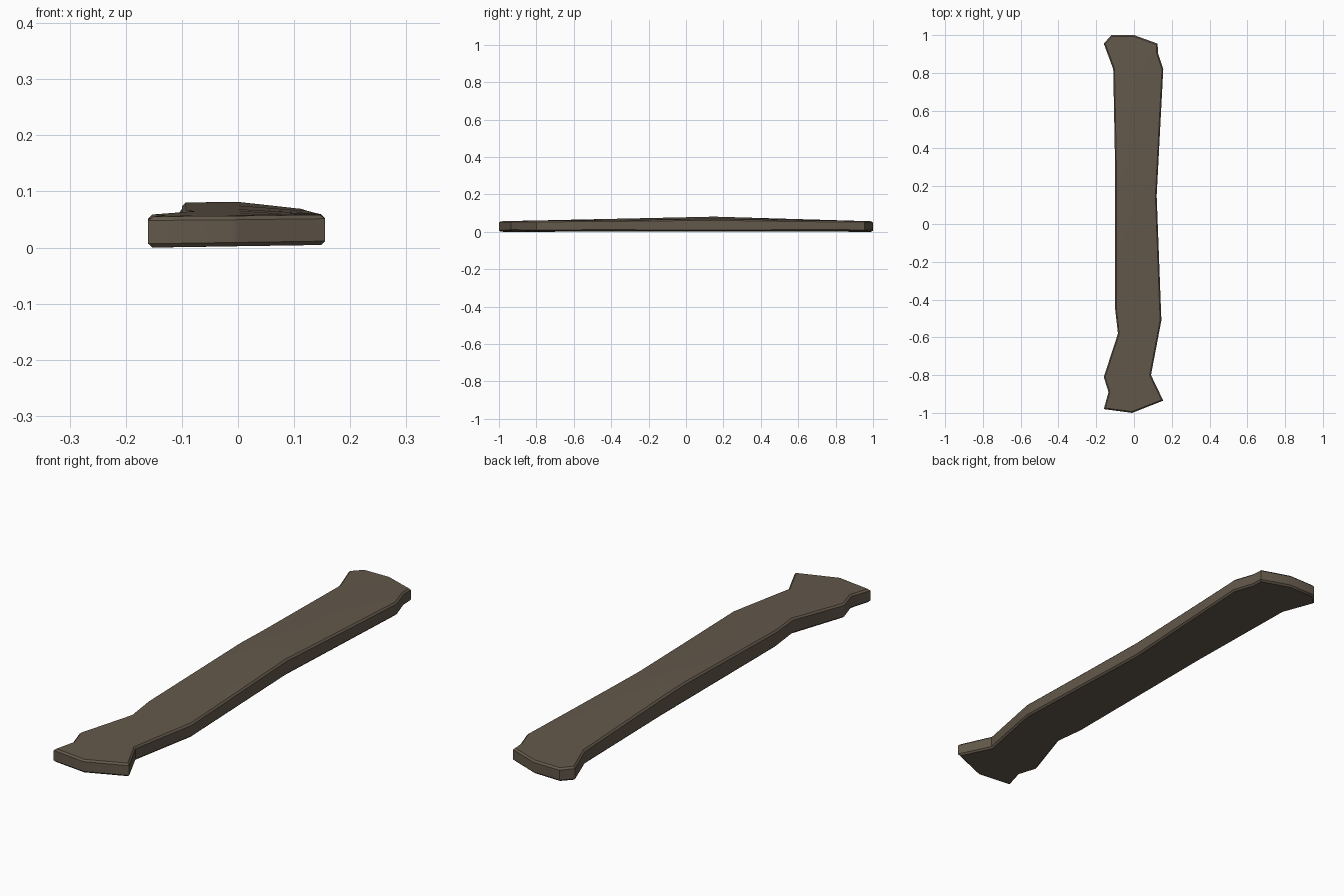
import bpy, bmesh

if "Cube" in bpy.data.objects:
    bpy.data.objects.remove(bpy.data.objects["Cube"])

# Plank outline seen from above, counter-clockwise from the front tip
OUTLINE = [(-0.01, -1.0), (0.155, -0.935), (0.09, -0.80), (0.145, -0.51),
           (0.12, 0.15), (0.155, 0.82), (0.127, 0.905), (0.125, 0.955),
           (0.0, 1.0), (-0.12, 1.0), (-0.16, 0.955), (-0.11, 0.82),
           (-0.10, 0.30), (-0.10, -0.45), (-0.085, -0.58), (-0.16, -0.81),
           (-0.135, -0.89), (-0.16, -0.98)]


def top_z(x, y):
    """Gently crowned top, lower towards the right edge."""
    s = 1 - abs(y - 0.15) / (0.85 if y > 0.15 else 1.15)
    return 0.060 + 0.025 * s * (1 - max(x, 0) / 0.22) + 0.010 * x


def bottom_z(x, y):
    """Almost flat underside, tilted slightly."""
    return 0.006 + 0.015 * x


wood = bpy.data.materials.new("weathered brown wood")
wood.diffuse_color = (0.125, 0.098, 0.070, 1)
wood.use_nodes = True
wood.node_tree.nodes["Principled BSDF"].inputs["Base Color"].default_value = wood.diffuse_color

bm = bmesh.new()
bm.faces.new([bm.verts.new((x, y, 0)) for x, y in OUTLINE])

# Cut across the board and along its crown so the surface can bend
cuts = [((0, y, 0), (0, 1, 0)) for y in (-0.935, -0.805, -0.58, -0.45, -0.15, 0.15, 0.30, 0.6, 0.82, 0.955)]
cuts.append(((0, 0, 0), (1, 0, 0)))
for co, no in cuts:
    bmesh.ops.bisect_plane(bm, geom=bm.verts[:] + bm.edges[:] + bm.faces[:],
                           dist=1e-4, plane_co=co, plane_no=no)

# Thickness
under = bm.verts[:]
ext = bmesh.ops.extrude_face_region(bm, geom=bm.faces[:], use_keep_orig=True)
upper = {g for g in ext["geom"] if isinstance(g, bmesh.types.BMVert)}
for v in bm.verts:
    v.co.z = 1.0 if v in upper else 0.0
bmesh.ops.recalc_face_normals(bm, faces=bm.faces[:])
rim = [e for e in bm.edges if len(e.link_faces) == 2
       and abs(e.link_faces[0].normal.z - e.link_faces[1].normal.z) > 0.5]
for v in bm.verts:
    v.co.z = top_z(v.co.x, v.co.y) if v in upper else bottom_z(v.co.x, v.co.y)

# Worn rim
bmesh.ops.bevel(bm, geom=rim, offset=0.007, segments=1, affect='EDGES', clamp_overlap=True)
bmesh.ops.recalc_face_normals(bm, faces=bm.faces[:])
low = min(v.co.z for v in bm.verts)
for v in bm.verts:
    v.co.z -= low

mesh = bpy.data.meshes.new("wooden_plank")
bm.to_mesh(mesh)
bm.free()
mesh.materials.append(wood)
plank = bpy.data.objects.new("wooden_plank", mesh)
bpy.context.collection.objects.link(plank)
bpy.context.view_layer.objects.active = plank
plank.select_set(True)
bpy.ops.object.shade_smooth_by_angle(angle=0.6)
